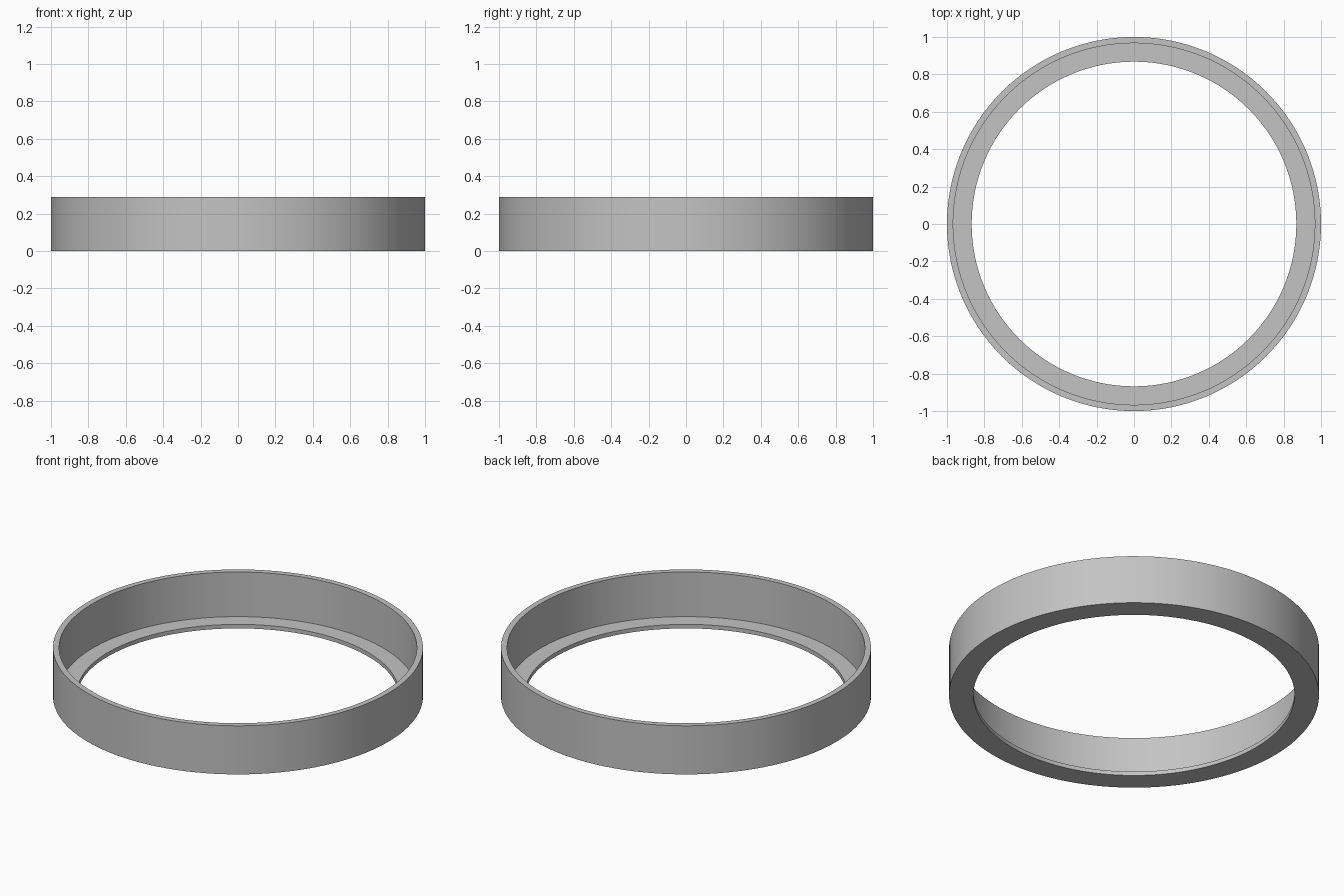
import bpy, bmesh, math

if "Cube" in bpy.data.objects:
    bpy.data.objects.remove(bpy.data.objects["Cube"])

SEGMENTS = 128

# Cross-section of the ring as (radius, height): outer wall with an inner lip at the base
PROFILE = [(1.0, 0.0), (1.0, 0.29), (0.967, 0.29),
           (0.967, 0.024), (0.868, 0.024), (0.868, 0.0)]

grey = bpy.data.materials.new("plain grey")
grey.diffuse_color = (0.55, 0.55, 0.55, 1.0)
grey.use_nodes = True
grey.node_tree.nodes["Principled BSDF"].inputs["Base Color"].default_value = grey.diffuse_color

# Revolve the closed profile around z
bm = bmesh.new()
rings = []
for i in range(SEGMENTS):
    a = 2 * math.pi * i / SEGMENTS
    rings.append([bm.verts.new((r * math.cos(a), r * math.sin(a), z)) for r, z in PROFILE])
n = len(PROFILE)
for i in range(SEGMENTS):
    cur, nxt = rings[i], rings[(i + 1) % SEGMENTS]
    for j in range(n):
        k = (j + 1) % n
        bm.faces.new((cur[j], nxt[j], nxt[k], cur[k]))
bmesh.ops.recalc_face_normals(bm, faces=bm.faces[:])

mesh = bpy.data.meshes.new("lipped_ring")
bm.to_mesh(mesh)
bm.free()
mesh.materials.append(grey)

ring = bpy.data.objects.new("lipped_ring", mesh)
bpy.context.collection.objects.link(ring)

# Smooth walls, sharp rims
bpy.context.view_layer.objects.active = ring
ring.select_set(True)
bpy.ops.object.shade_smooth_by_angle(angle=math.radians(30))
